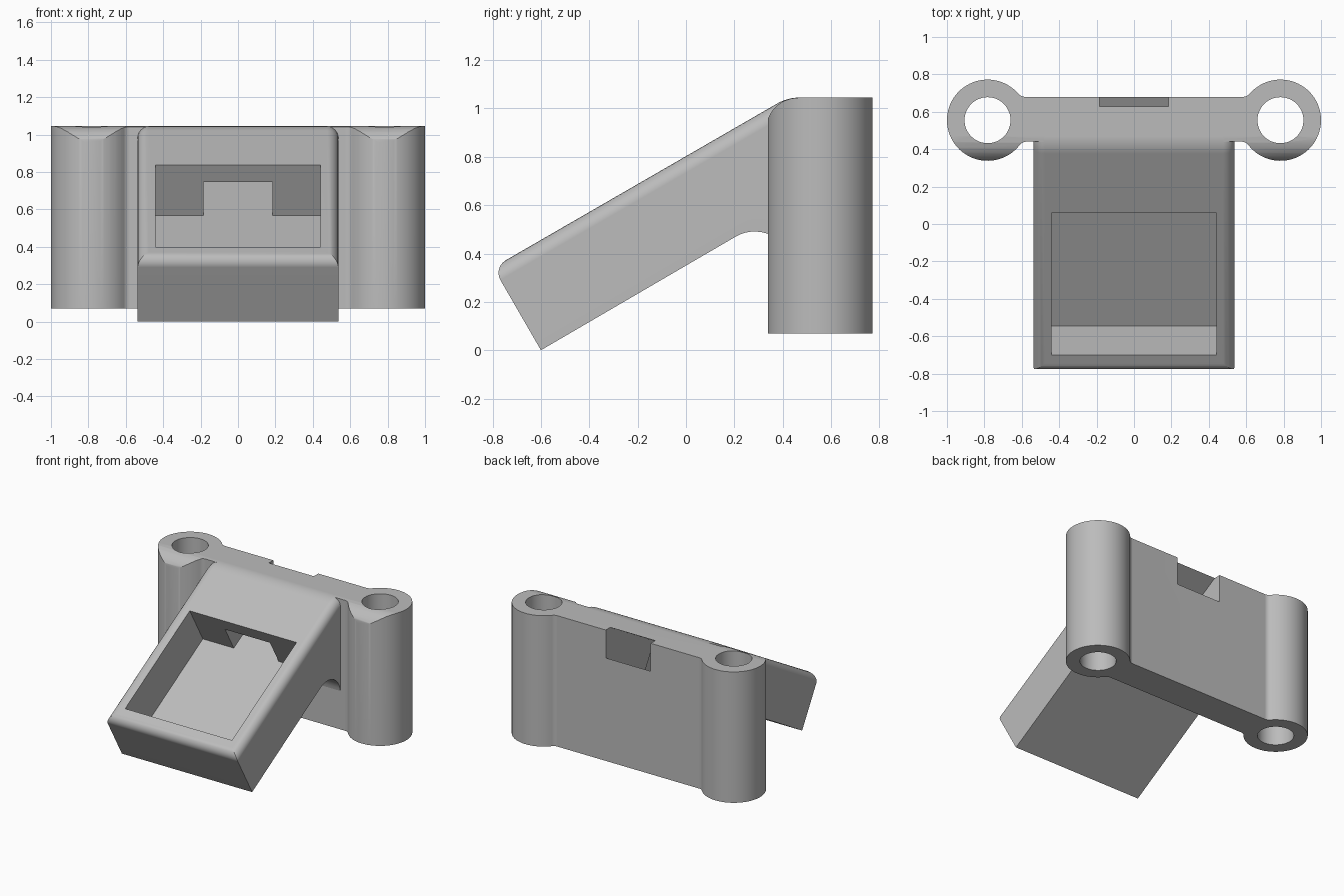
import bpy, bmesh, math
from mathutils import Vector

old = bpy.data.objects.get("Cube")
if old:
    bpy.data.objects.remove(old)

SLOPE = math.radians(30)
ALONG = Vector((math.cos(SLOPE), math.sin(SLOPE)))    # up the arm, in y-z
UP = Vector((-math.sin(SLOPE), math.cos(SLOPE)))      # square to the arm
TIP = Vector((-0.6, 0.0))                             # lowest arm corner
THICK, FLOOR = 0.395, 0.085
TOP, BOTTOM = 1.045, 0.07
POST, POST_R, HOLE_R = Vector((0.783, 0.555)), 0.217, 0.123

grey = bpy.data.materials.new("plain grey")
grey.use_nodes = True
grey.diffuse_color = (0.5, 0.5, 0.5, 1)
grey.node_tree.nodes["Principled BSDF"].inputs["Base Color"].default_value = (0.5, 0.5, 0.5, 1)


def arc(centre, r, start, end, steps):
    angles = [start + (end - start) * i / steps for i in range(steps + 1)]
    return [Vector((centre[0] + r * math.cos(a), centre[1] + r * math.sin(a))) for a in angles]


def prism(name, points, lo, hi, axis, rounding=None):
    """Extrude a 2D outline along x (outline in y-z) or z (outline in x-y)."""
    bm = bmesh.new()
    ends = []
    for t in (lo, hi):
        ends.append([bm.verts.new((t, a, b) if axis == "x" else (a, b, t)) for a, b in points])
        bm.faces.new(ends[-1])
    n = len(points)
    for i in range(n):
        j = (i + 1) % n
        bm.faces.new((ends[0][i], ends[0][j], ends[1][j], ends[1][i]))
    bmesh.ops.recalc_face_normals(bm, faces=bm.faces)
    if rounding:
        edges = [e for e in bm.edges if rounding(e.verts[0].co, e.verts[1].co)]
        bmesh.ops.bevel(bm, geom=edges, offset=0.06, segments=6, profile=0.5, affect="EDGES")
    mesh = bpy.data.meshes.new(name)
    bm.to_mesh(mesh)
    bm.free()
    mesh.materials.append(grey)
    obj = bpy.data.objects.new(name, mesh)
    bpy.context.scene.collection.objects.link(obj)
    return obj


def combine(target, tool, operation):
    mod = target.modifiers.new(operation.lower(), "BOOLEAN")
    mod.object, mod.operation, mod.solver = tool, operation, "EXACT"
    bpy.context.view_layer.objects.active = target
    bpy.ops.object.modifier_apply(modifier=mod.name)
    bpy.data.objects.remove(tool)


def post_fillet(wall_y, side, f=0.045):
    """Small blend between the back plate and a post."""
    cy = wall_y + side * f
    reach = POST_R + f
    centre = Vector((POST.x - math.sqrt(reach**2 - (cy - POST.y)**2), cy))
    d = POST - centre
    to_post = math.atan2(d.y, d.x)
    return arc(centre, f, -side * math.pi / 2, to_post, 6), math.atan2(-d.y, -d.x)


# Back plate with a round post at each end
front, a0 = post_fillet(0.44, -1)
back, a1 = post_fillet(0.68, 1)
half = front + arc(POST, POST_R, a0, a1, 56)[1:-1] + back[::-1]
bracket = prism("mounting_bracket", half + [Vector((-p.x, p.y)) for p in reversed(half)],
                BOTTOM, TOP, "z")

# Rounded front of the post tops
relief = [(0.2, 0.9), (0.33, 0.925), (0.338, 0.955), (0.347, 0.975), (0.36, 0.995), (0.38, 1.015),
          (0.405, 1.031), (0.435, 1.041), (0.47, TOP), (0.47, 1.2), (0.2, 1.2)]
combine(bracket, prism("top_relief", relief, -1.2, 1.2, "x"), "DIFFERENCE")

# Sloping arm, blended into the plate above and below
crown_r = 0.187
under = arc((0.284, 0.335), 0.156, math.radians(120), math.radians(8), 14)
crown = arc((0.47, TOP - crown_r), crown_r, math.pi / 2, math.radians(120), 6)
profile = [TIP] + under + [Vector((0.47, 0.34))] + crown + [TIP + UP * THICK]


def arm_rim(a, b):
    on_top = all((Vector((v.y, v.z)) - TIP).dot(UP) > 0.33 and v.y < 0.48 for v in (a, b))
    crossing = abs(a.x - b.x) > 0.1
    return on_top and (not crossing or a.y < -0.5)


combine(bracket, prism("sloping_arm", profile, -0.537, 0.537, "x", arm_rim), "UNION")


def tilted_box(name, start, end, low, high, width):
    corners = [(start, low), (end, low), (end, high), (start, high)]
    return prism(name, [TIP + ALONG * s + UP * h for s, h in corners], -width, width, "x")


# Open pocket in the arm and a channel from it out through the plate
combine(bracket, tilted_box("pocket", 0.113, 0.99, FLOOR, 0.6, 0.44), "DIFFERENCE")
combine(bracket, tilted_box("channel", 0.9, 1.9, FLOOR, FLOOR + 0.206, 0.185), "DIFFERENCE")

# Through holes in the posts
for side in (-1, 1):
    ring = arc((side * POST.x, POST.y), HOLE_R, 0, 2 * math.pi, 48)[:-1]
    combine(bracket, prism("post_hole", ring, -0.1, 1.2, "z"), "DIFFERENCE")

# Smooth curves, crisp edges
bpy.ops.object.select_all(action="DESELECT")
bracket.select_set(True)
bpy.context.view_layer.objects.active = bracket
bpy.ops.object.shade_smooth_by_angle(angle=math.radians(30))
weighted = bracket.modifiers.new("even_normals", "WEIGHTED_NORMAL")
weighted.keep_sharp = True
